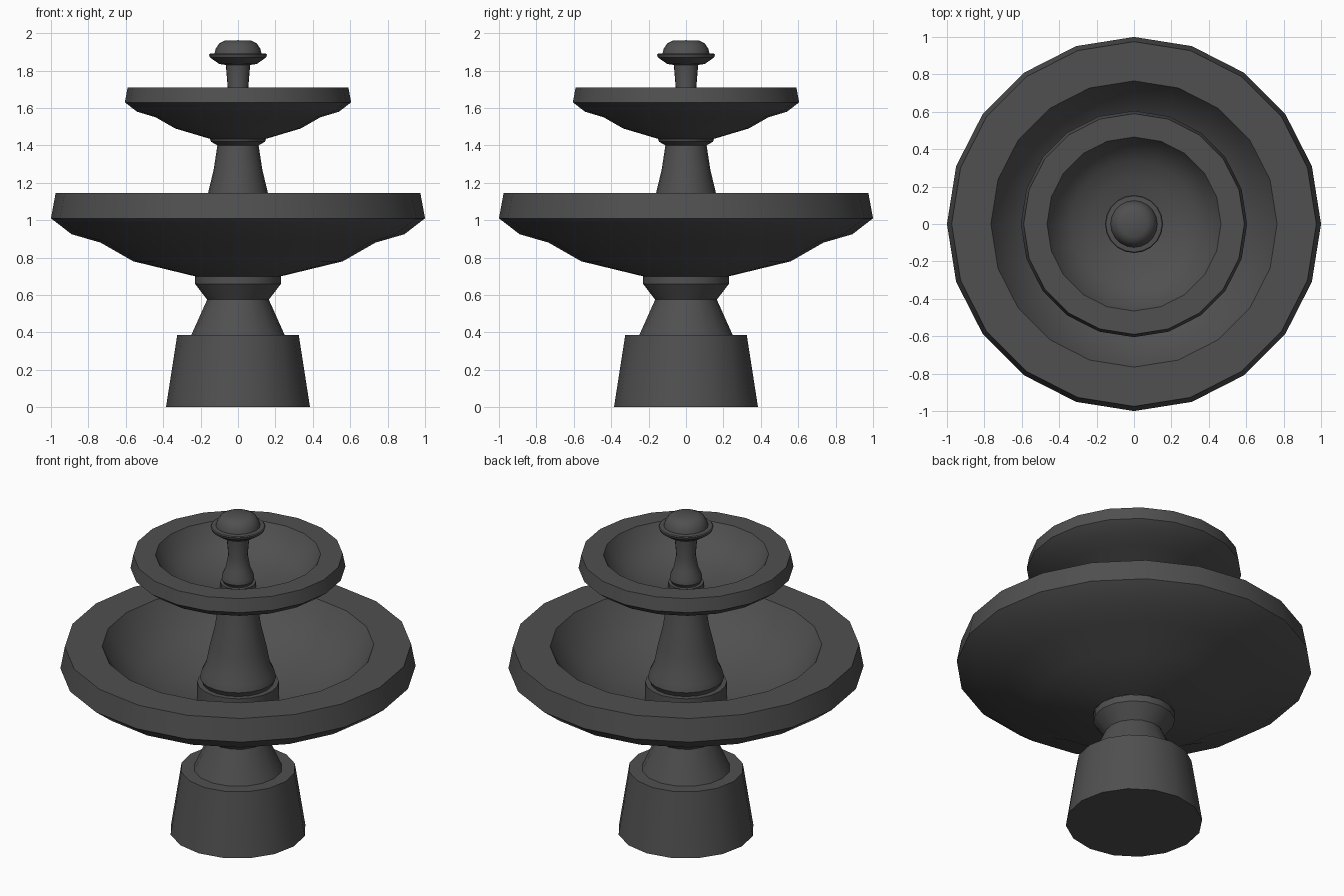
import bpy, bmesh, math

if "Cube" in bpy.data.objects:
    bpy.data.objects.remove(bpy.data.objects["Cube"])

stone = bpy.data.materials.new("dark_stone")
stone.diffuse_color = (.08, .08, .08, 1)
stone.use_nodes = True
stone.node_tree.nodes["Principled BSDF"].inputs["Base Color"].default_value = stone.diffuse_color

def lathe(name, profile, sides=20):
    """Spin an (r, z) profile about z; radius 0 makes a pole."""
    bm = bmesh.new()
    rings = []
    for r, z in profile:
        if r == 0:
            rings.append([bm.verts.new((0, 0, z))] * sides)
        else:
            rings.append([bm.verts.new((r * math.cos(math.tau * i / sides),
                                        r * math.sin(math.tau * i / sides), z))
                          for i in range(sides)])
    for a, b in zip(rings, rings[1:]):
        for i in range(sides):
            j = (i + 1) % sides
            bm.faces.new(list(dict.fromkeys((a[i], a[j], b[j], b[i]))))
    bmesh.ops.recalc_face_normals(bm, faces=bm.faces)
    # Open shells: make sure the first face looks away from the solid side
    mesh = bpy.data.meshes.new(name)
    bm.to_mesh(mesh)
    bm.free()
    mesh.materials.append(stone)
    obj = bpy.data.objects.new(name, mesh)
    bpy.context.collection.objects.link(obj)
    bpy.ops.object.select_all(action='DESELECT')
    obj.select_set(True)
    bpy.context.view_layer.objects.active = obj
    bpy.ops.object.shade_smooth_by_angle(angle=math.radians(30))
    return obj

# Plinth and waisted foot under the large bowl
lathe("base", [(0, 0), (.385, 0), (.325, .385), (.25, .385), (.165, .575),
               (.23, .66), (.23, .70)], sides=16)

# Large bowl: underside, rim, hollow inside
lathe("lower_bowl", [(.23, .70), (.56, .78), (.735, .88), (.89, .925), (1, 1.01),
                     (.975, 1.145), (.765, 1.145), (.69, 1.02), (.56, .92),
                     (.40, .85), (.23, .81)])

# Column standing in the large bowl, with collar below the small bowl
lathe("column", [(.23, .81), (.23, .92), (.20, .92), (.215, .95), (.205, .99),
                 (.18, 1.04), (.16, 1.145), (.13, 1.27), (.11, 1.40),
                 (.145, 1.42), (.15, 1.435)])

# Small bowl
lathe("upper_bowl", [(.15, 1.435), (.335, 1.49), (.44, 1.55), (.54, 1.58), (.605, 1.63),
                     (.59, 1.71), (.465, 1.71), (.42, 1.63), (.34, 1.57),
                     (.24, 1.53), (.10, 1.505)])

# Finial: foot, neck, flared lip and dome
lathe("finial", [(.10, 1.505), (.10, 1.54), (.08, 1.54), (.092, 1.56), (.088, 1.59),
                 (.07, 1.63), (.055, 1.71), (.065, 1.83), (.10, 1.835), (.15, 1.87),
                 (.155, 1.885), (.15, 1.89), (.125, 1.892), (.12, 1.915), (.10, 1.945),
                 (.07, 1.96), (0, 1.962)])
